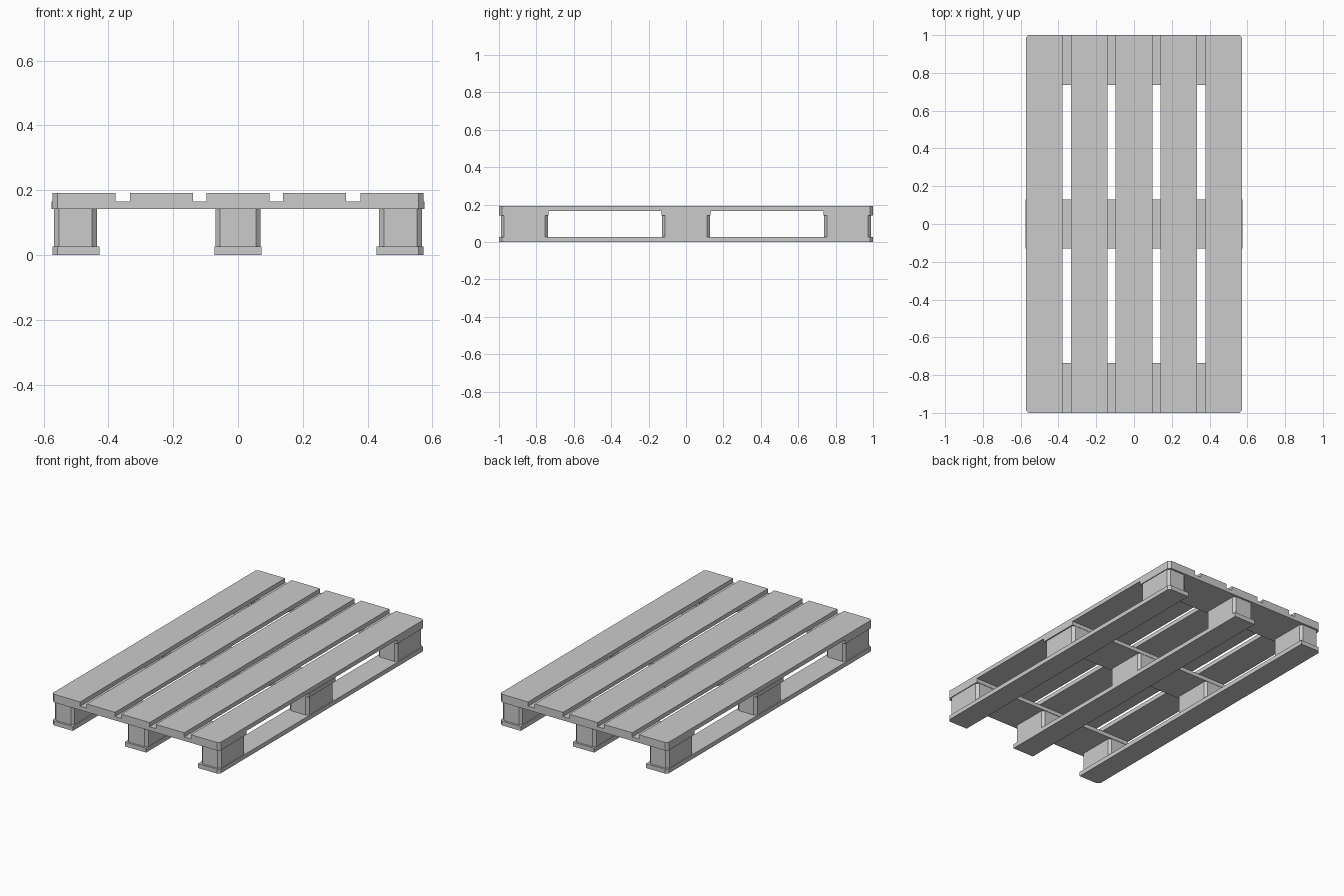
import bpy
import bmesh

cube = bpy.data.objects.get("Cube")
if cube:
    bpy.data.objects.remove(cube, do_unlink=True)

# One plain grey for the whole pallet
grey = bpy.data.materials.new("pallet_grey")
grey.use_nodes = True
COLOUR = (0.6, 0.6, 0.6, 1)
grey.diffuse_color = COLOUR
grey.node_tree.nodes["Principled BSDF"].inputs["Base Color"].default_value = COLOUR

CHAMFER = 0.015
RUNNER_TOP, BLOCK_TOP, CROSS_TOP, DECK_TOP = 0.027, 0.142, 0.166, 0.192
HALF_X, HALF_Y = 0.572, 1.0
SIDES = {-1: "right", 0: "middle", 1: "left"}
ENDS = {-1: "front", 0: "centre", 1: "back"}


def board(name, x, y, z, cut=lambda sx, sy: False):
    """Box spanning the x, y, z ranges; cut picks the corners to chamfer."""
    outline = []
    for sx, sy in ((-1, -1), (1, -1), (1, 1), (-1, 1)):
        px, py = x[sx > 0], y[sy > 0]
        if cut(sx, sy):
            pair = [(px - sx * CHAMFER, py), (px, py - sy * CHAMFER)]
            outline += pair if sx * sy < 0 else pair[::-1]
        else:
            outline.append((px, py))
    bm = bmesh.new()
    face = bm.faces.new([bm.verts.new((px, py, z[0])) for px, py in outline])
    top = bmesh.ops.extrude_face_region(bm, geom=[face])["geom"]
    verts = [v for v in top if isinstance(v, bmesh.types.BMVert)]
    bmesh.ops.translate(bm, verts=verts, vec=(0, 0, z[1] - z[0]))
    bmesh.ops.recalc_face_normals(bm, faces=bm.faces)
    mesh = bpy.data.meshes.new(name)
    bm.to_mesh(mesh)
    bm.free()
    mesh.materials.append(grey)
    obj = bpy.data.objects.new(name, mesh)
    bpy.context.collection.objects.link(obj)


# Five long deck boards, the outer two with clipped outside corners
for i, (x0, x1) in enumerate(((-HALF_X, -0.378), (-0.333, -0.139), (-0.097, 0.097),
                              (0.139, 0.333), (0.378, HALF_X))):
    outer = {0: -1, 4: 1}.get(i, 0)
    board(f"deck_board_{i + 1}", (x0, x1), (-HALF_Y, HALF_Y), (CROSS_TOP, DECK_TOP),
          lambda sx, sy: sx == outer)

# Three cross boards under the deck
for e, end in ENDS.items():
    y = {-1: (-HALF_Y, -0.735), 0: (-0.13, 0.13), 1: (0.735, HALF_Y)}[e]
    half = HALF_X if e else 0.575
    board(f"{end}_cross_board", (-half, half), y, (BLOCK_TOP, CROSS_TOP),
          lambda sx, sy: e != 0 and sy == e)

# Three runners on the ground, each carrying three blocks
for s, side in SIDES.items():
    x = {-1: (-HALF_X, -0.428), 0: (-0.073, 0.073), 1: (0.428, HALF_X)}[s]
    board(f"{side}_runner", x, (-HALF_Y, HALF_Y), (0, RUNNER_TOP),
          lambda sx, sy: s != 0 and sx == s)
    bx = {-1: (-0.567, -0.435), 0: (-0.07, 0.07), 1: (0.435, 0.567)}[s]
    for e, end in ENDS.items():
        by = {-1: (-0.988, -0.738), 0: (-0.128, 0.128), 1: (0.738, 0.988)}[e]
        board(f"{end}_{side}_block", bx, by, (RUNNER_TOP, BLOCK_TOP),
              lambda sx, sy: True)
